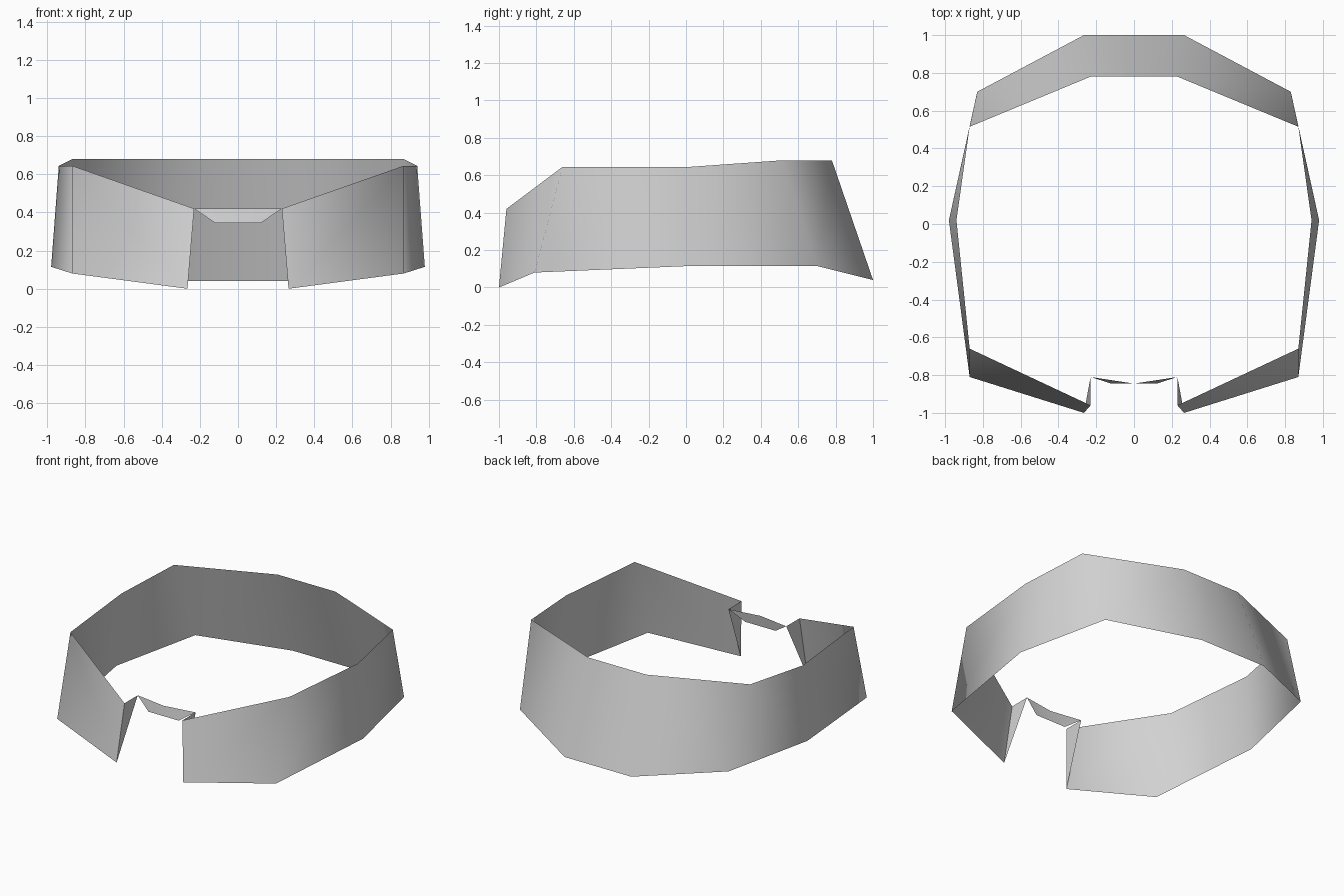
import bpy
import math

cube = bpy.data.objects.get("Cube")
if cube:
    bpy.data.objects.remove(cube, do_unlink=True)

# One plain grey for the whole collar
grey = bpy.data.materials.new("plain_grey")
grey.use_nodes = True
colour = (0.65, 0.65, 0.65, 1.0)
grey.diffuse_color = colour
grey.node_tree.nodes["Principled BSDF"].inputs["Base Color"].default_value = colour


def mirrored_sheet(name, verts, faces):
    """Thin sheet modelled on the +x side and mirrored across x = 0."""
    mesh = bpy.data.meshes.new(name)
    mesh.from_pydata(verts, [], faces)
    mesh.materials.append(grey)
    obj = bpy.data.objects.new(name, mesh)
    bpy.context.collection.objects.link(obj)
    bpy.ops.object.select_all(action="DESELECT")
    obj.select_set(True)
    bpy.context.view_layer.objects.active = obj
    mirror = obj.modifiers.new("mirror", "MIRROR")
    mirror.use_clip = True
    mirror.merge_threshold = 0.001
    bpy.ops.object.modifier_apply(modifier="mirror")
    bpy.ops.object.shade_smooth_by_angle(angle=math.radians(80))
    return obj


# Collar wall: lower and upper rims, from centre back round to the front opening
lower_rim = [(0, 1.0, 0.04), (0.265, 1.0, 0.04), (0.83, 0.70, 0.115),
             (0.98, 0.02, 0.115), (0.87, -0.81, 0.08), (0.265, -1.0, 0)]
upper_rim = [(0, 0.78, 0.68), (0.23, 0.78, 0.68), (0.87, 0.515, 0.68),
             (0.94, 0.02, 0.645), (0.87, -0.66, 0.645), (0.23, -0.96, 0.42)]
n = len(lower_rim)
mirrored_sheet("collar_wall", lower_rim + upper_rim,
               [(i + 1, i, n + i, n + i + 1) for i in range(n - 1)])

# Triangular flaps folded back at the opening
inner_corner = (0.23, -0.81, 0.42)
mirrored_sheet("front_flaps", [lower_rim[-1], upper_rim[-1], inner_corner], [(0, 1, 2)])

# Small strip bridging the opening
mirrored_sheet("front_bridge",
               [(0, -0.845, 0.345), (0.12, -0.845, 0.345), inner_corner, (0, -0.845, 0.42)],
               [(0, 1, 2, 3)])
